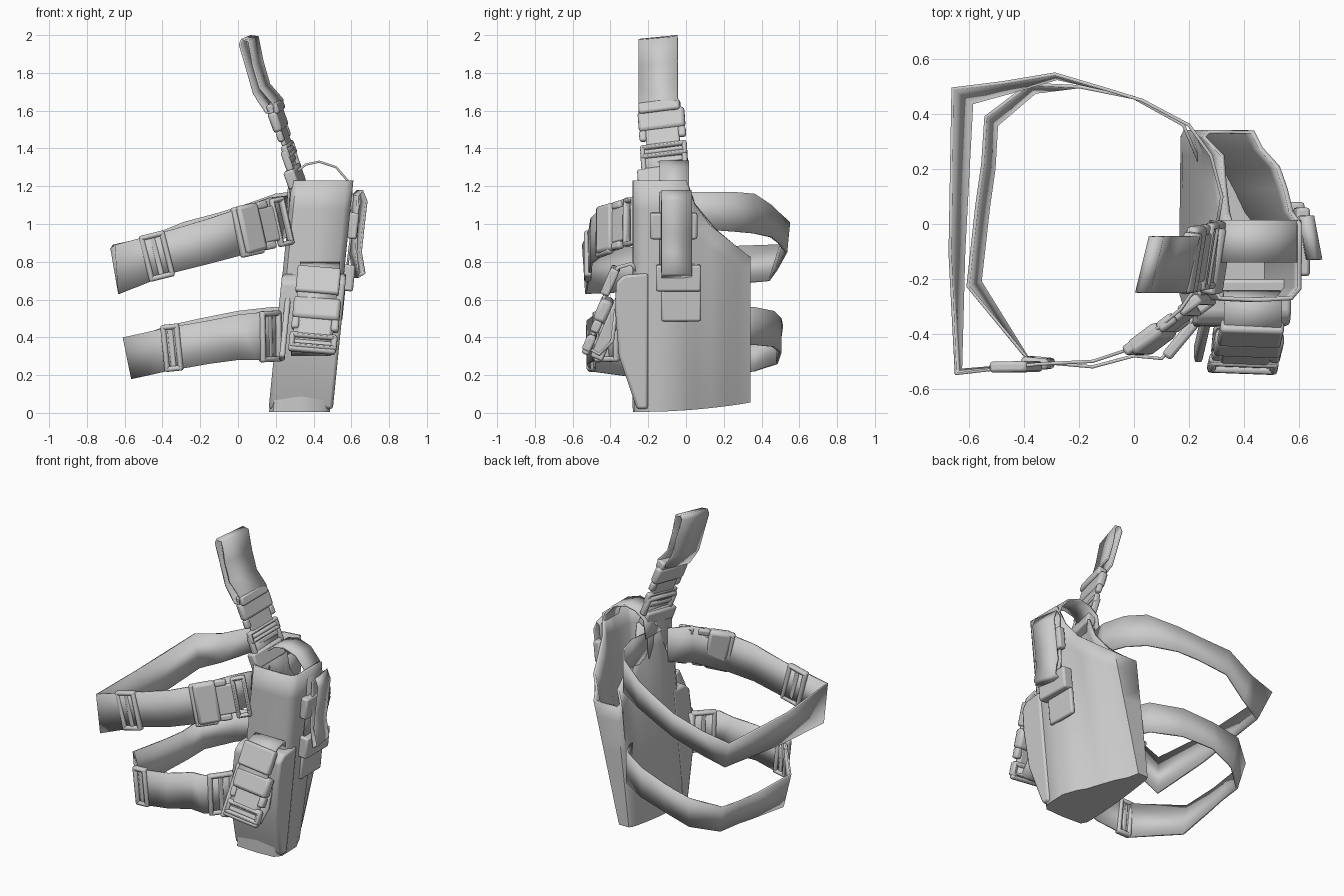
import bpy, bmesh, math
from mathutils import Vector, Matrix

cube = bpy.data.objects.get("Cube")
if cube:
    bpy.data.objects.remove(cube, do_unlink=True)

GREY = (0.6, 0.6, 0.6, 1)
mat = bpy.data.materials.new("plain grey")
mat.use_nodes = True
mat.diffuse_color = GREY
mat.node_tree.nodes["Principled BSDF"].inputs["Base Color"].default_value = GREY


def make(name, verts, faces, thick=0.0, bevel=0.0, angle=35):
    mesh = bpy.data.meshes.new(name)
    mesh.from_pydata([tuple(v) for v in verts], [], faces)
    bm = bmesh.new()
    bm.from_mesh(mesh)
    bmesh.ops.recalc_face_normals(bm, faces=bm.faces)
    bm.to_mesh(mesh)
    bm.free()
    mesh.materials.append(mat)
    ob = bpy.data.objects.new(name, mesh)
    bpy.context.collection.objects.link(ob)
    if thick:
        mod = ob.modifiers.new("thickness", 'SOLIDIFY')
        mod.thickness = thick
        mod.offset = 0
    if bevel:
        mod = ob.modifiers.new("soft edges", 'BEVEL')
        mod.width = bevel
        mod.segments = 2
    bpy.ops.object.select_all(action='DESELECT')
    bpy.context.view_layer.objects.active = ob
    ob.select_set(True)
    bpy.ops.object.shade_smooth_by_angle(angle=math.radians(angle))
    return ob


def ribbon(name, a, b, closed=False, thick=0.012):
    """Webbing between two matching edge lines."""
    n = len(a)
    faces = [(i, (i + 1) % n, n + (i + 1) % n, n + i) for i in range(n if closed else n - 1)]
    return make(name, list(a) + list(b), faces, thick, angle=45)


def basis(c, u, v):
    u = Vector(u).normalized()
    n = u.cross(Vector(v)).normalized()
    v = n.cross(u)
    return Matrix((u, n, v)).transposed(), Vector(c)


def plate(name, c, u, v, size, bevel=0.012):
    """Soft box: size is along u, through the thickness, along v."""
    m, c = basis(c, u, v)
    verts = [c + m @ Vector((i * size[0] / 2, j * size[1] / 2, k * size[2] / 2))
             for i in (-1, 1) for j in (-1, 1) for k in (-1, 1)]
    faces = [(0, 1, 3, 2), (4, 5, 7, 6), (0, 1, 5, 4), (2, 3, 7, 6), (0, 2, 6, 4), (1, 3, 7, 5)]
    return make(name, verts, faces, bevel=min(bevel, size[1] * 0.35))


def frame(name, c, u, v, w, h, bar=0.028, depth=0.04, crossbar=True):
    """Rectangular webbing slider with an optional recessed middle bar."""
    m, c = basis(c, u, v)
    for side, word in ((-1, "near"), (1, "far")):
        plate(f"{name}_{word}_bar", c + m @ Vector((side * (w - bar) / 2, 0, 0)), u, v, (bar, depth, h))
        plate(f"{name}_{word}_rail", c + m @ Vector((0, 0, side * (h - bar) / 2)), u, v, (w, depth, bar))
    if crossbar:
        plate(f"{name}_crossbar", c, u, v, (bar, depth * 0.5, h - bar))


def side_release(name, c, u, v, w, h, depth):
    """Clip buckle: socket, tongue plate, two prongs and a ladder end."""
    m, c = basis(c, u, v)
    at = lambda a, b=0: c + m @ Vector((a * w, 0, b * h))
    plate(name + "_socket", at(-0.25), u, v, (w * 0.42, depth, h), 0.02)
    plate(name + "_tongue", at(0.12), u, v, (w * 0.4, depth * 0.5, h * 0.72))
    for s, word in ((-1, "lower"), (1, "upper")):
        plate(f"{name}_{word}_prong", at(0.05, s * 0.42), u, v, (w * 0.22, depth * 0.7, h * 0.16))
    frame(name + "_ladder", at(0.38), u, v, w * 0.28, h, 0.025, depth * 0.7, False)


def lean(z):
    return 0.1 * z


def lerp(a, b, t):
    return a + (b - a) * t


# Holster shell: leaning column with a sloped rear rim; its outer wall pinches to
# the rear seam at the foot and its inner wall closes in towards the mouth
plan = [(0, .06), (.06, 0), (.5, -.01), (.9, 0), (1, .06), (1, .3), (1, .45), (.94, .52), (.91, .66),
        (.84, .79), (.66, .9), (.58, 1), (.06, 1), (0, .97), (0, .86), (0, .7), (0, .52), (0, .45), (0, .3)]


def rim(y):
    if y < 0.01:
        return 1.23
    if y < 0.06:
        return lerp(1.23, 1.05, (y - 0.01) / 0.05)
    return lerp(1.05, 0.83, (y - 0.06) / 0.27)


rows, count = 8, len(plan)
shell = []
for r in range(rows + 1):
    t = r / rows
    for fx, fy in plan:
        y = lerp(-0.27, 0.335, fy)
        z = lerp(0.01 + 0.05 * max(fy, 0) ** 2, rim(y), t)
        pinch = 1 - 0.6 * (1 - t) * max(0, fy - 0.3) / 0.7
        inset = 0.2 * t ** 3 if fx == 0 and 0.4 < fy < 0.9 else 0
        shell.append((lerp(0.17, 0.48, fx * pinch + inset) + lean(z), y, z))
faces = [(r * count + i, r * count + (i + 1) % count, (r + 1) * count + (i + 1) % count, (r + 1) * count + i)
         for r in range(rows) for i in range(count)]
make("holster_shell", shell, faces + [tuple(range(count))], 0.016, angle=50)


def leaning(pts, x):
    return [(x + lean(z), y, z) for y, z in pts]


# Front pouch with its closing strap and clip
outline = [(-.2, .74), (-.33, .73), (-.37, .69), (-.375, .55), (-.355, .3), (-.26, .02), (-.2, .02)]
n = len(outline)
make("front_pouch", leaning(outline, 0.16) + leaning(outline, 0.5),
     [(i, (i + 1) % n, n + (i + 1) % n, n + i) for i in range(n)] + [tuple(range(n)), tuple(range(n, 2 * n))],
     bevel=0.015)
strap = [(-.25, .74), (-.29, .79), (-.36, .77), (-.41, .7), (-.44, .58), (-.49, .42),
         (-.51, .34), (-.46, .31), (-.39, .38), (-.37, .55)]
ribbon("pouch_strap", leaning(strap, 0.25), leaning(strap, 0.46), thick=0.02)
down = (-0.03, -0.13, -0.3)
across = (1, 0, 0)
plate("pouch_strap_keeper", (0.425, -0.4, 0.7), down, across, (0.15, 0.05, 0.23))
side_release("pouch_clip", (0.41, -0.465, 0.48), down, across, 0.3, 0.25, 0.07)
frame("pouch_lower_slider", (0.395, -0.51, 0.37), down, across, 0.11, 0.25)
plate("pouch_side_tab", (0.25, -0.4, 0.46), down, (0, 1, 0), (0.38, 0.03, 0.07))


# Leg straps: each stop is x, y, bottom z, top z, outward shift of the top edge
def leg_strap(name, stops):
    ribbon(name, [(x, y, lo) for x, y, lo, hi, s in stops],
           [(x * (1 + s), y * (1 + s), hi) for x, y, lo, hi, s in stops])


leg_strap("upper_leg_strap", [
    (.26, -.18, .93, 1.15, 0), (.17, -.31, .9, 1.14, 0), (.0, -.45, .83, 1.08, 0), (-.15, -.5, .79, 1.03, 0),
    (-.35, -.51, .74, .97, 0), (-.63, -.53, .63, .89, .03), (-.62, -.1, .65, .87, .08), (-.59, .44, .7, .89, .12),
    (-.45, .48, .76, .93, .07), (-.28, .53, .85, 1.01, .03), (-.1, .49, .9, 1.06, 0), (.03, .45, .93, 1.1, 0),
    (.2, .36, .95, 1.16, 0), (.28, .25, .96, 1.17, 0), (.32, .1, .97, 1.17, 0), (.3, -.02, .97, 1.17, 0)])
leg_strap("lower_leg_strap", [
    (.25, -.28, .28, .54, 0), (.17, -.42, .28, .54, 0), (.1, -.49, .28, .53, 0), (0, -.48, .28, .52, 0),
    (-.15, -.52, .26, .49, 0), (-.38, -.5, .22, .45, 0), (-.56, -.21, .18, .4, .08), (-.53, .06, .2, .38, .08),
    (-.51, .2, .21, .38, .08), (-.5, .36, .22, .4, .08), (-.36, .48, .26, .46, .06), (-.2, .5, .32, .5, 0),
    (0, .46, .35, .54, 0), (.18, .36, .36, .56, 0), (.24, .22, .36, .56, 0)])

# Strap hardware
up = (-0.06, 0, 0.25)
frame("upper_slider", (-0.43, -0.52, 0.83), (1, 0.02, 0.25), up, 0.14, 0.25)
side_release("upper_clip", (0.13, -0.37, 0.99), (1, 0.75, 0.22), up, 0.33, 0.26, 0.06)
frame("upper_strap_slider", (0.05, -0.43, 0.965), (1, 0.6, 0.22), up, 0.14, 0.27)
frame("lower_slider", (-0.35, -0.505, 0.345), (1, -0.1, 0.1), up, 0.1, 0.25)
frame("lower_strap_slider", (0.17, -0.42, 0.405), (1, 1.2, 0.05), (0, 0, 1), 0.16, 0.27)


def hanging(name, pts, y0, y1, closed=False, tilt=0.0, skew=0.0):
    """Web strap drawn in x-z and spread along y; tilt and skew turn its front edge."""
    ribbon(name, [(x + skew, y0, z - tilt) for x, z in pts], [(x, y1, z) for x, z in pts], closed)


# Belt hanger: doubled loop, clip and lower webbing
hanging("belt_loop", [(.06, 1.97), (.07, 1.995), (.105, 1.99), (.13, 1.86), (.165, 1.74), (.235, 1.66), (.235, 1.61),
                      (.2, 1.61), (.135, 1.71), (.095, 1.85)], -0.25, -0.045, True, 0.02, -0.05)
fall, deep = (0.1, 0.02, -0.28), (0.2, 1, 0)
plate("belt_loop_bar", (0.2, -0.14, 1.62), fall, deep, (0.06, 0.06, 0.22))
side_release("belt_clip", (0.235, -0.125, 1.49), fall, deep, 0.27, 0.25, 0.05)
frame("belt_ladder", (0.28, -0.115, 1.34), fall, deep, 0.13, 0.25)
hanging("hanger_webbing", [(.27, 1.4), (.31, 1.3), (.3, 1.2), (.29, 1.0)], -0.23, -0.02, skew=-0.03)
plate("hanger_anchor", (0.3, -0.13, 1.25), fall, deep, (0.1, 0.06, 0.25))

# Retention strap over the mouth, with its outer flap and loops
hanging("retention_strap", [(.28, 1.15), (.3, 1.27), (.36, 1.315), (.43, 1.33), (.52, 1.3), (.58, 1.23), (.605, 1.15),
                            (.6, .95), (.57, .7)], -0.14, 0.015)
hanging("retention_flap", [(.6, 1.0), (.605, 1.15), (.63, 1.175), (.65, 1.12), (.63, .95), (.62, .85), (.64, .74),
                           (.61, .72), (.595, .85)], -0.13, 0.03, True, skew=0.03)
side, outer = (0, 1, 0), (0.1, 0, 1)
plate("flap_loop", (0.61, -0.065, 0.99), side, outer, (0.25, 0.05, 0.14))
plate("lower_flap_loop", (0.58, -0.04, 0.715), side, outer, (0.24, 0.07, 0.14))
plate("flap_tab", (0.545, -0.025, 0.57), side, outer, (0.21, 0.03, 0.17))
